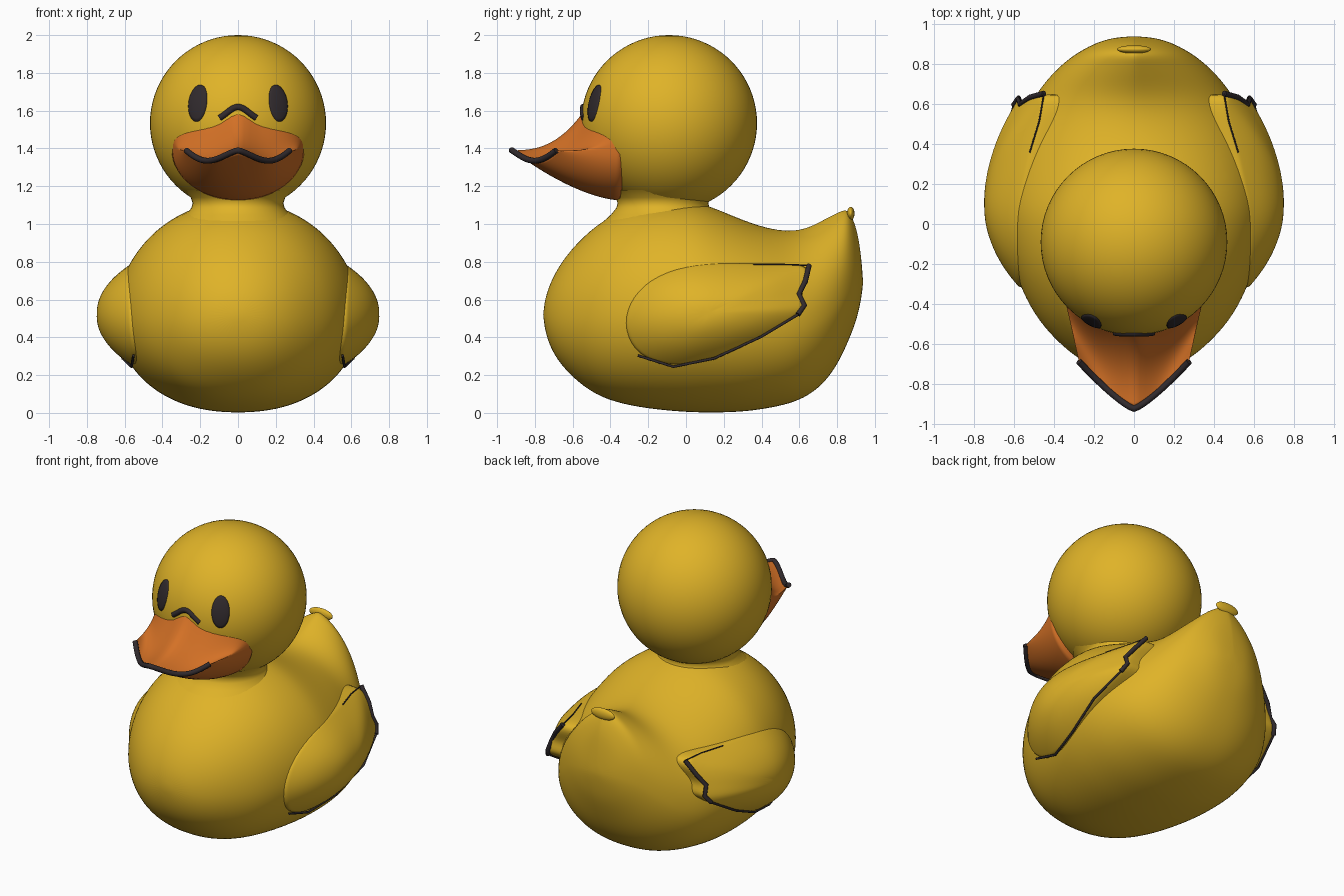
import bpy, bmesh, math
from mathutils import Vector

if "Cube" in bpy.data.objects:
    bpy.data.objects.remove(bpy.data.objects["Cube"])


def material(name, rgb):
    m = bpy.data.materials.new(name)
    m.diffuse_color = (*rgb, 1)
    m.use_nodes = True
    m.node_tree.nodes["Principled BSDF"].inputs["Base Color"].default_value = m.diffuse_color
    return m


YELLOW = material("yellow", (0.74, 0.45, 0.021))
ORANGE = material("orange", (0.66, 0.165, 0.019))
DARK = material("dark", (0.03, 0.023, 0.026))


def add(name, mesh, mat, sub=0):
    mesh.materials.clear()
    mesh.materials.append(mat)
    for p in mesh.polygons:
        p.use_smooth = True
    ob = bpy.data.objects.new(name, mesh)
    bpy.context.collection.objects.link(ob)
    if sub:
        mod = ob.modifiers.new("smooth", 'SUBSURF')
        mod.levels = mod.render_levels = sub
    return ob


def loft(name, rings, mat, start=None, end=None, sub=0):
    """Skin closed rings of points; optional pole points close the ends."""
    bm = bmesh.new()
    vs = [[bm.verts.new(p) for p in r] for r in rings]
    n = len(vs[0])
    for a, b in zip(vs, vs[1:]):
        for i in range(n):
            j = (i + 1) % n
            bm.faces.new((a[i], a[j], b[j], b[i]))
    for pole, ring in ((start, vs[0]), (end, vs[-1])):
        if pole is not None:
            c = bm.verts.new(pole)
            for i in range(n):
                bm.faces.new((ring[i], ring[(i + 1) % n], c))
    bmesh.ops.remove_doubles(bm, verts=bm.verts, dist=1e-4)
    bmesh.ops.recalc_face_normals(bm, faces=bm.faces)
    me = bpy.data.meshes.new(name)
    bm.to_mesh(me)
    bm.free()
    return add(name, me, mat, sub)


def tube(name, pts, radius, mat):
    cu = bpy.data.curves.new(name, 'CURVE')
    cu.dimensions = '3D'
    cu.bevel_depth = radius
    cu.bevel_resolution = 3
    cu.use_fill_caps = True
    sp = cu.splines.new('POLY')
    sp.points.add(len(pts) - 1)
    for q, p in zip(sp.points, pts):
        q.co = (*p, 1)
    tmp = bpy.data.objects.new(name + "_path", cu)
    me = bpy.data.meshes.new_from_object(tmp)
    bpy.data.objects.remove(tmp)
    return add(name, me, mat)


def ellipsoid(name, loc, size, mat):
    bm = bmesh.new()
    bmesh.ops.create_uvsphere(bm, u_segments=64, v_segments=40, radius=1)
    for v in bm.verts:
        v.co = [v.co[i] * size[i] + loc[i] for i in range(3)]
    me = bpy.data.meshes.new(name)
    bm.to_mesh(me)
    bm.free()
    return add(name, me, mat)


# Body: upright sections along y, given as (y, bottom z, top z)
PROFILE = [(-.745, .43, .61), (-.715, .335, .70), (-.645, .228, .826), (-.51, .11, .97),
           (-.375, .053, 1.06), (-.2, .02, 1.125), (0, .002, 1.13), (.12, 0, 1.10),
           (.28, .002, 1.03), (.42, .02, .98), (.55, .047, .96), (.65, .09, .98),
           (.74, .165, 1.03), (.81, .27, 1.065), (.86, .38, 1.085), (.895, .47, 1.0),
           (.915, .54, .92), (.93, .62, .80)]


def section(y):
    """Middle z, lower height, upper height, half width and upper taper at y."""
    for (y0, b0, t0), (y1, b1, t1) in zip(PROFILE, PROFILE[1:]):
        if y <= y1:
            break
    f = (y - y0) / (y1 - y0)
    b, t = b0 + (b1 - b0) * f, t0 + (t1 - t0) * f
    k = min(max((y - .4) / .45, 0), 1)
    m = b + (.46 - .08 * k) * (t - b)
    w = .65 * math.sqrt(max(1 - ((y - .0915) / .8485) ** 2, 0))
    return m, m - b, t - m, w, 1 + .45 * k


def body_x(y, z):
    m, lo, up, w, a = section(y)
    s = (z - m) / (up if z > m else lo)
    return w * max(1 - s * s, 0) ** (.5 * (a if z > m else .9))


rings = []
for y, _, _ in PROFILE:
    m, lo, up, w, a = section(y)
    ring = []
    for i in range(40):
        t = 2 * math.pi * i / 40
        c, s = math.cos(t), math.sin(t)
        x = math.copysign(w * abs(c) ** (a if s > 0 else .9), c)
        ring.append((x, y, m + s * (up if s > 0 else lo)))
    rings.append(ring)
loft("body", rings, YELLOW, (0, -.757, .52), (0, .938, .69), sub=2)
ellipsoid("tail_tip", (0, .872, 1.055), (.085, .02, .036), YELLOW)

# Neck and head
neck = [[(r * math.cos(i * math.pi / 24), -.122 + r * math.sin(i * math.pi / 24), z)
         for i in range(48)]
        for z, r in ((1.0, .33), (1.05, .275), (1.085, .247), (1.11, .24), (1.14, .25), (1.18, .29))]
loft("neck", neck, YELLOW)
HEAD, R = Vector((0, -.09, 1.534)), .466
ellipsoid("head", HEAD, (R, R, R), YELLOW)

# Eyes: oval patches lying on the head
for side in (-1, 1):
    d = Vector((.215 * side, -.401, .108)).normalized()
    u = Vector((0, 0, 1)).cross(d).normalized()
    v = d.cross(u)
    rings = []
    for r, h in ((1, -.004), (.97, .004), (.8, .007), (.4, .009)):
        ring = []
        for i in range(40):
            t = i * math.pi / 20
            p = d * R + u * (.056 * r * math.cos(t)) + v * (.104 * r * math.sin(t))
            ring.append(HEAD + p.normalized() * (R + h))
        rings.append(ring)
    loft("eye_" + ("left" if side > 0 else "right"), rings, DARK, end=HEAD + d * (R + .009))


# Bill: skin from an outline on the head to a pointed wavy lip
def bill_root(t):
    c, s = math.cos(t), math.sin(t)
    x = .35 * c
    if s > 0:
        z = 1.39 + .155 * s ** .6 + .07 * math.exp(-(x / .08) ** 2)
    else:
        z = 1.39 + .265 * s
    y = -.07 - math.sqrt(max(R * R - x * x - (z - HEAD.z) ** 2, .078))
    return Vector((x, y, z))


def bill_lip(c):
    k = abs(c)
    return Vector((.275 * c, -.922 + .235 * k ** 1.25,
                   1.39 - .055 * math.sin(math.pi * k ** 1.3)))


rings = []
for step in range(15):
    f = step / 14
    ring = []
    for i in range(64):
        t = 2 * math.pi * i / 64
        a, b = bill_root(t), bill_lip(math.cos(t))
        p = a.lerp(b, f)
        fz = 1 - (1 - f) ** 2.6 if math.sin(t) > 0 else f ** 1.6
        p.z = a.z + (b.z - a.z) * fz
        ring.append(p)
    rings.append(ring)
loft("bill", rings, ORANGE, start=(0, -.2, 1.4))
tube("bill_lip", [bill_lip(i / 20) for i in range(-20, 21)], .016, DARK)
tube("bill_top_edge", [bill_root(math.pi / 2 + i * .035) + Vector((0, -.015, .004))
                       for i in range(-8, 9)], .017, DARK)

# Wings: domed patches over the flank, standing off at the rear
OUTLINE = [(.60, .52), (.635, .57), (.605, .63), (.64, .70), (.66, .785), (.52, .79), (.36, .79),
           (.2, .795), (0, .785), (-.2, .71), (-.31, .58), (-.33, .44), (-.26, .30),
           (-.07, .24), (.15, .285), (.4, .40)]
CENTRE = (.12, .53)


def wing_point(p, r, side, inset=None):
    y = CENTRE[0] + r * (p[0] - CENTRE[0])
    z = CENTRE[1] + r * (p[1] - CENTRE[1])
    back = min(max((p[0] - .2) / .42, 0), 1)
    low = .012 if p[1] < .45 else 0
    rim = .002 + low + .085 * back ** 1.5
    off = rim + (.1 - rim) * (1 - r ** 2.5) if inset is None else inset
    return Vector((side * (body_x(y, z) + off), y, z))


for side in (-1, 1):
    tag = "left" if side > 0 else "right"
    rings = [[wing_point(p, 1, side, -.05) for p in OUTLINE]]
    rings += [[wing_point(p, r, side) for p in OUTLINE] for r in (1, .97, .85, .65, .4, .2)]
    loft("wing_" + tag, rings, YELLOW, end=wing_point(CENTRE, 0, side), sub=2)
    # Dark trim on the feather tips, lower edge and upper edge
    rear = [wing_point(p, .985, side) for p in OUTLINE[:5]]
    tube("wing_tip_trim_" + tag, rear, .014, DARK)
    low = [wing_point(p, .985, side) for p in OUTLINE[12:] + OUTLINE[:1]]
    tube("wing_lower_trim_" + tag, low, .007, DARK)
    top = [wing_point(p, .985, side) for p in OUTLINE[4:7]]
    tube("wing_upper_trim_" + tag, top, .004, DARK)
